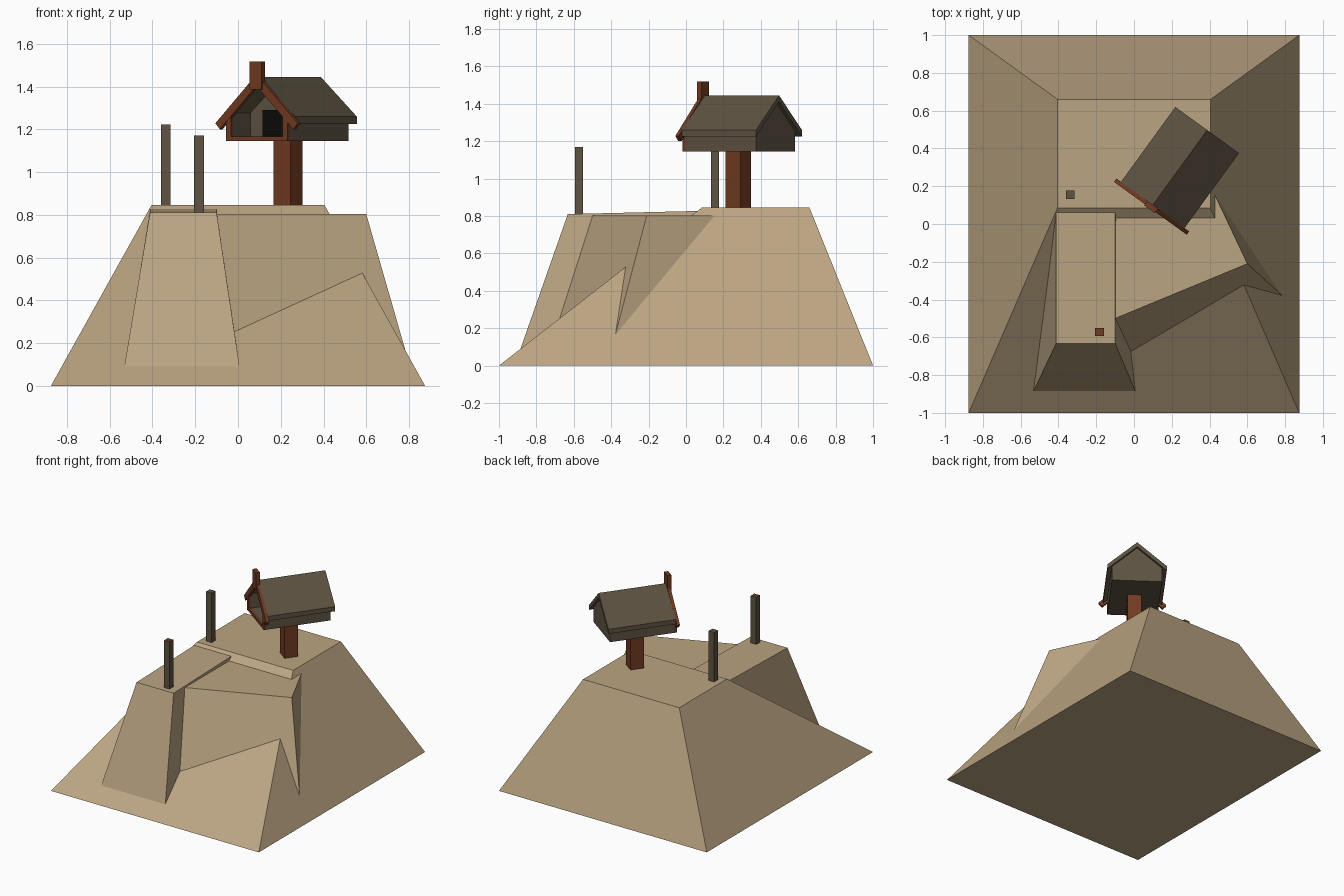
import bpy, bmesh, math
from mathutils import Matrix

if "Cube" in bpy.data.objects:
    bpy.data.objects.remove(bpy.data.objects["Cube"])


def material(name, rgb):
    m = bpy.data.materials.new(name)
    m.diffuse_color = (*rgb, 1)
    m.use_nodes = True
    m.node_tree.nodes["Principled BSDF"].inputs["Base Color"].default_value = m.diffuse_color
    return m


SAND = material("sand", (0.50, 0.375, 0.225))
GREY = material("weathered wood", (0.112, 0.086, 0.054))
RED = material("red brown wood", (0.165, 0.043, 0.016))
BLACK = material("dark doorway", (0.004, 0.0035, 0.003))

# Frame of the little house: turned about z, front along its local -y
HOUSE = Matrix.Translation((0.2316, 0.283, 0)) @ Matrix.Rotation(math.radians(-36), 4, 'Z')


def loft(name, bottom, top, mat, matrix=None):
    """Solid between two matching rings of points."""
    bm = bmesh.new()
    a = [bm.verts.new(p) for p in bottom]
    b = [bm.verts.new(p) for p in top]
    n = len(a)
    bm.faces.new(a)
    bm.faces.new(b)
    for i in range(n):
        j = (i + 1) % n
        bm.faces.new((a[i], a[j], b[j], b[i]))
    bmesh.ops.recalc_face_normals(bm, faces=bm.faces)
    me = bpy.data.meshes.new(name)
    bm.to_mesh(me)
    bm.free()
    me.materials.append(mat)
    if matrix:
        me.transform(matrix)
    ob = bpy.data.objects.new(name, me)
    bpy.context.collection.objects.link(ob)
    return ob


def rect(x0, x1, y0, y1, z):
    return [(x0, y0, z), (x1, y0, z), (x1, y1, z), (x0, y1, z)]


def box(name, x0, x1, y0, y1, z0, z1, mat, matrix=None):
    return loft(name, rect(x0, x1, y0, y1, z0), rect(x0, x1, y0, y1, z1), mat, matrix)


def prism(name, profile, y0, y1, mat):
    """House part: x-z profile pushed along the house's length."""
    return loft(name, [(x, y0, z) for x, z in profile],
                [(x, y1, z) for x, z in profile], mat, HOUSE)


# Main mound
loft("mound", rect(-0.875, 0.875, -1, 1, 0), rect(-0.405, 0.405, 0.085, 0.66, 0.845), SAND)

# Front ramp block, its top rising slightly to the back
loft("front_block", rect(-0.542, 0.016, -0.906, 0.2, 0.03),
     [(-0.412, -0.632, 0.81), (-0.1, -0.632, 0.81), (-0.1, 0.2, 0.83), (-0.412, 0.2, 0.83)], SAND)

# Turned side block, back half buried in the mound
loft("side_block",
     [(-0.2, -0.836, 0.03), (0.822, -0.413, 0.03), (0.46, 0.36, 0.03), (-0.25, 0.2, 0.03)],
     [(-0.2, -0.541, 0.803), (0.6, -0.21, 0.803), (0.37, 0.277, 0.803), (-0.25, 0.2, 0.803)], SAND)

# Two standing stakes; the front one has a red brown top
for name, x, y, z0, z1 in (("back_stake", -0.338, 0.155, 0.83, 1.222),
                           ("front_stake", -0.183, -0.572, 0.79, 1.17)):
    stake = box(name, x - 0.023, x + 0.023, y - 0.022, y + 0.022, z0, z1, GREY)
    if name == "front_stake":
        stake.data.materials.append(RED)
        for f in stake.data.polygons:
            f.material_index = int(f.normal.z > 0.9)

# House pillar
box("house_pillar", -0.045, 0.053, -0.05, 0.048, 0.83, 1.15, RED, HOUSE)

# House body: solid rear, open porch in front
W, B, E, A = 0.177, 1.145, 1.2526, 1.41
prism("house_body", [(-W, B), (W, B), (W, E), (0, A), (-W, E)], -0.09, 0.243, GREY)
box("porch_floor", -W, W, -0.23, -0.09, B, B + 0.02, GREY, HOUSE)
box("doorway", -0.073, 0.073, -0.097, -0.089, B + 0.02, 1.29, BLACK, HOUSE)
box("front_sill", -W, W, -0.245, -0.226, B, B + 0.022, RED, HOUSE)

# Roof
prism("roof", [(0.208, 1.225), (0.208, 1.26), (0, 1.445), (-0.208, 1.26), (-0.208, 1.225), (0, A)],
      -0.227, 0.265, GREY)

# Mirrored porch walls, front posts and gable boards
for side, s in (("left", -1), ("right", 1)):
    wall = [(s * W, B), (s * W, E), (s * 0.15, E + 0.024), (s * 0.15, B)]
    prism(side + "_porch_wall", wall, -0.226, -0.09, GREY)
    prism(side + "_front_post", wall, -0.245, -0.226, RED)
    prism(side + "_gable_board",
          [(0, 1.457), (s * 0.238, 1.228), (s * 0.212, 1.2), (0, 1.404)], -0.247, -0.225, RED)

# Finial at the gable peak
box("gable_finial", -0.036, 0.034, -0.254, -0.224, 1.387, 1.518, RED, HOUSE)
